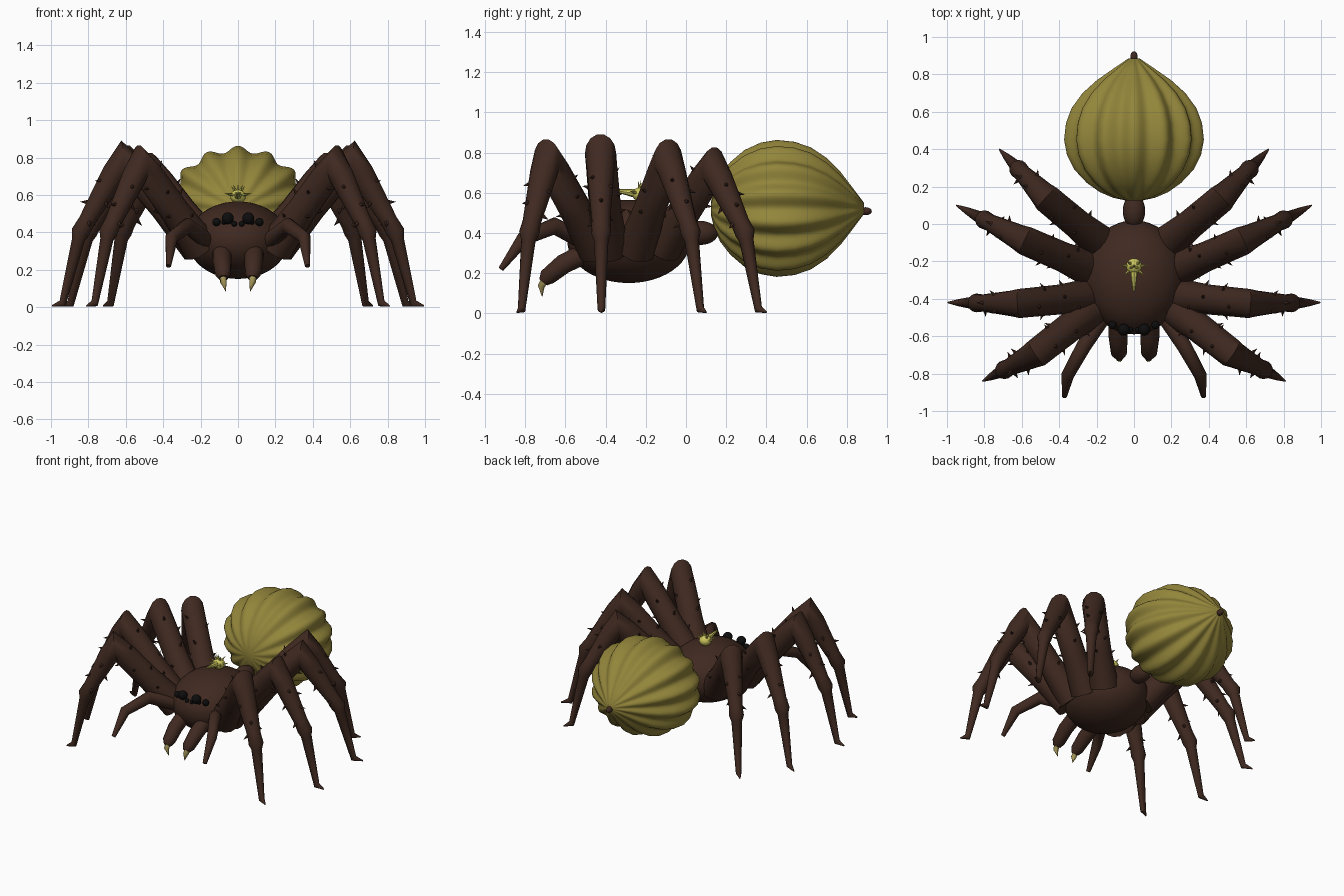
import bpy, bmesh, math, random
from mathutils import Vector, Matrix

cube = bpy.data.objects.get("Cube")
if cube:
    bpy.data.objects.remove(cube, do_unlink=True)
random.seed(4)


def material(name, rgb):
    m = bpy.data.materials.new(name)
    m.use_nodes = True
    m.diffuse_color = (*rgb, 1)
    m.node_tree.nodes["Principled BSDF"].inputs["Base Color"].default_value = (*rgb, 1)
    return m


BROWN = material("dark_brown", (0.05, 0.022, 0.0145))
OLIVE = material("olive_yellow", (0.29, 0.235, 0.043))
BLACK = material("eye_black", (0.004, 0.004, 0.004))
YELLOW = material("bright_yellow", (0.6, 0.56, 0.11))
HORN = material("fang_horn", (0.38, 0.31, 0.1))


def finish(bm, name, mat, angle=50):
    bmesh.ops.recalc_face_normals(bm, faces=bm.faces)
    me = bpy.data.meshes.new(name)
    bm.to_mesh(me)
    bm.free()
    ob = bpy.data.objects.new(name, me)
    bpy.context.collection.objects.link(ob)
    me.materials.append(mat)
    bpy.ops.object.select_all(action="DESELECT")
    ob.select_set(True)
    bpy.context.view_layer.objects.active = ob
    bpy.ops.object.shade_smooth_by_angle(angle=math.radians(angle))
    return ob


def bridge(bm, rings):
    n = len(rings[0])
    for a, b in zip(rings, rings[1:]):
        for i in range(n):
            j = (i + 1) % n
            bm.faces.new((a[i], a[j], b[j], b[i]))
    bm.faces.new(rings[0])
    bm.faces.new(rings[-1])


def tube(bm, points, radii, sides=14):
    """Tapered limb with mitred joints."""
    pts = [Vector(p) for p in points]
    rings = []
    for i, (p, r) in enumerate(zip(pts, radii)):
        d1 = (p - pts[max(i - 1, 0)]).normalized()
        d2 = (pts[min(i + 1, len(pts) - 1)] - p).normalized()
        t = (d1 + d2).normalized()
        side = t.cross(Vector((0, 0, 1))).normalized()
        up = side.cross(t)
        stretch = min(1 / max(t.dot(d2 if i == 0 else d1), 0.1), 1.25)
        rings.append([bm.verts.new(p + side * r * math.cos(a) + up * r * stretch * math.sin(a))
                      for a in (math.tau * k / sides for k in range(sides))])
    bridge(bm, rings)


def ball(bm, center, scale, u=16, v=10):
    bmesh.ops.create_uvsphere(bm, u_segments=u, v_segments=v, radius=1,
                              matrix=Matrix.Translation(center) @ Matrix.Diagonal((*scale, 1)))


def spike(bm, base, direction, radius, length):
    d = Vector(direction).normalized()
    rot = d.to_track_quat("Z", "Y").to_matrix().to_4x4()
    bmesh.ops.create_cone(bm, cap_ends=True, segments=6, radius1=radius, radius2=0, depth=length,
                          matrix=Matrix.Translation(Vector(base) + d * length / 2) @ rot)


def mirrored(s, points):
    return [Vector((s * x, y, z)) for x, y, z in points]


# Front body and waist
bm = bmesh.new()
ball(bm, (0, -0.285, 0.358), (0.27, 0.305, 0.207), 40, 24)
finish(bm, "front_body", BROWN)
bm = bmesh.new()
ball(bm, (0, 0.07, 0.40), (0.06, 0.09, 0.06), 20, 12)
finish(bm, "waist", BROWN)

# Ribbed abdomen with a dark tip
profile = [(0.125, 0.04), (0.14, 0.11), (0.17, 0.18), (0.22, 0.25), (0.29, 0.315), (0.37, 0.355),
           (0.45, 0.37), (0.54, 0.36), (0.62, 0.33), (0.7, 0.272), (0.77, 0.195), (0.83, 0.11), (0.885, 0.03)]
bm = bmesh.new()
rings = []
for y, r in profile:
    ring = []
    for k in range(168):
        a = math.tau * k / 168
        rr = r * (0.95 + 0.05 * math.cos(14 * (a - math.pi / 2)))
        ring.append(bm.verts.new((1.035 * rr * math.cos(a), y, 0.522 + 0.92 * rr * math.sin(a))))
    rings.append(ring)
bridge(bm, rings)
finish(bm, "abdomen", OLIVE)
bm = bmesh.new()
ball(bm, (0, 0.892, 0.508), (0.02, 0.032, 0.02))
finish(bm, "abdomen_tip", BROWN)

# Legs: hip, knee and toe for each pair
LEGS = {
    "front_leg": ((0.2, -0.44, 0.32), (0.52, -0.69, 0.77), (0.81, -0.84)),
    "second_leg": ((0.21, -0.385, 0.32), (0.615, -0.425, 0.795), (0.995, -0.42)),
    "third_leg": ((0.21, -0.25, 0.32), (0.58, -0.09, 0.77), (0.95, 0.10)),
    "rear_leg": ((0.16, -0.12, 0.33), (0.465, 0.135, 0.73), (0.72, 0.40)),
}
for name, (hip, knee, toe) in LEGS.items():
    hip, knee = Vector(hip), Vector(knee)
    flat = Vector((*toe, 0))

    def out(f, z):
        p = knee.lerp(flat, f)
        return Vector((p.x, p.y, z))

    mid, ankle = out(0.6, 0.40), out(0.85, 0.02)
    path = [hip, hip.lerp(knee, 0.45), hip.lerp(knee, 0.85), knee, knee.lerp(mid, 0.2), knee.lerp(mid, 0.85),
            mid, mid.lerp(ankle, 0.1), ankle, out(1, 0.006)]
    radii = [0.1, 0.08, 0.078, 0.078, 0.068, 0.046, 0.05, 0.036, 0.019, 0.004]
    # Thorns: (base, direction) on thigh and shin
    thorns = []
    for a, b, r0, r1, count in ((hip, knee, 0.082, 0.072, 9), (knee, mid, 0.068, 0.046, 6)):
        axis = (b - a).normalized()
        side = axis.cross(Vector((0, 0, 1))).normalized()
        up = side.cross(axis)
        for i in range(count):
            f = 0.3 + 0.6 * (i + 0.5) / count
            ang = i * 2.4 + random.random()
            d = side * math.cos(ang) + up * math.sin(ang)
            thorns.append((a.lerp(b, f) + d * (r0 + (r1 - r0) * f - 0.008), d + axis * 0.5))
    for s, label in ((1, "left"), (-1, "right")):
        bm = bmesh.new()
        tube(bm, mirrored(s, path), radii)
        for base, d in thorns:
            spike(bm, mirrored(s, [base])[0], mirrored(s, [d])[0], 0.013, 0.042)
        finish(bm, f"{label}_{name}", BROWN)

# Feelers, jaws, fangs and eyes
for s, label in ((1, "left"), (-1, "right")):
    bm = bmesh.new()
    tube(bm, mirrored(s, [(0.15, -0.47, 0.34), (0.27, -0.655, 0.435), (0.355, -0.81, 0.37), (0.372, -0.92, 0.22)]),
         [0.045, 0.04, 0.034, 0.014])
    finish(bm, f"{label}_feeler", BROWN)
    bm = bmesh.new()
    tube(bm, mirrored(s, [(0.085, -0.5, 0.3), (0.085, -0.61, 0.245), (0.08, -0.69, 0.18), (0.078, -0.71, 0.155)]),
         [0.052, 0.05, 0.043, 0.025])
    finish(bm, f"{label}_jaw", BROWN)
    bm = bmesh.new()
    tube(bm, mirrored(s, [(0.08, -0.695, 0.175), (0.078, -0.72, 0.135), (0.065, -0.715, 0.085)]),
         [0.022, 0.017, 0.002], 10)
    finish(bm, f"{label}_fang", HORN)
    bm = bmesh.new()
    for center, r in (((0.055, -0.565, 0.475), 0.032), ((0.115, -0.54, 0.455), 0.022),
                      ((0.02, -0.565, 0.445), 0.015), ((0.075, -0.56, 0.455), 0.014)):
        ball(bm, mirrored(s, [center])[0], (r, r, r))
    finish(bm, f"{label}_eyes", BLACK)

# Spiked ornament on the back
bm = bmesh.new()
heart = Vector((0, -0.225, 0.592))
ball(bm, heart, (0.042, 0.042, 0.036))
tube(bm, [heart, (0, -0.29, 0.602), (0, -0.36, 0.612)], [0.026, 0.016, 0.005], 8)
for x, y, z in ((1, 0.05, 0.25), (0.75, -0.7, 0.2), (0.6, 0.4, 0.9), (0.4, -0.2, 1)):
    for s in (1, -1):
        spike(bm, heart, (s * x, y, z), 0.016, 0.085 - 0.015 * z)
spike(bm, heart, (0, 0, 1), 0.016, 0.068)
finish(bm, "back_ornament", YELLOW, 35)
